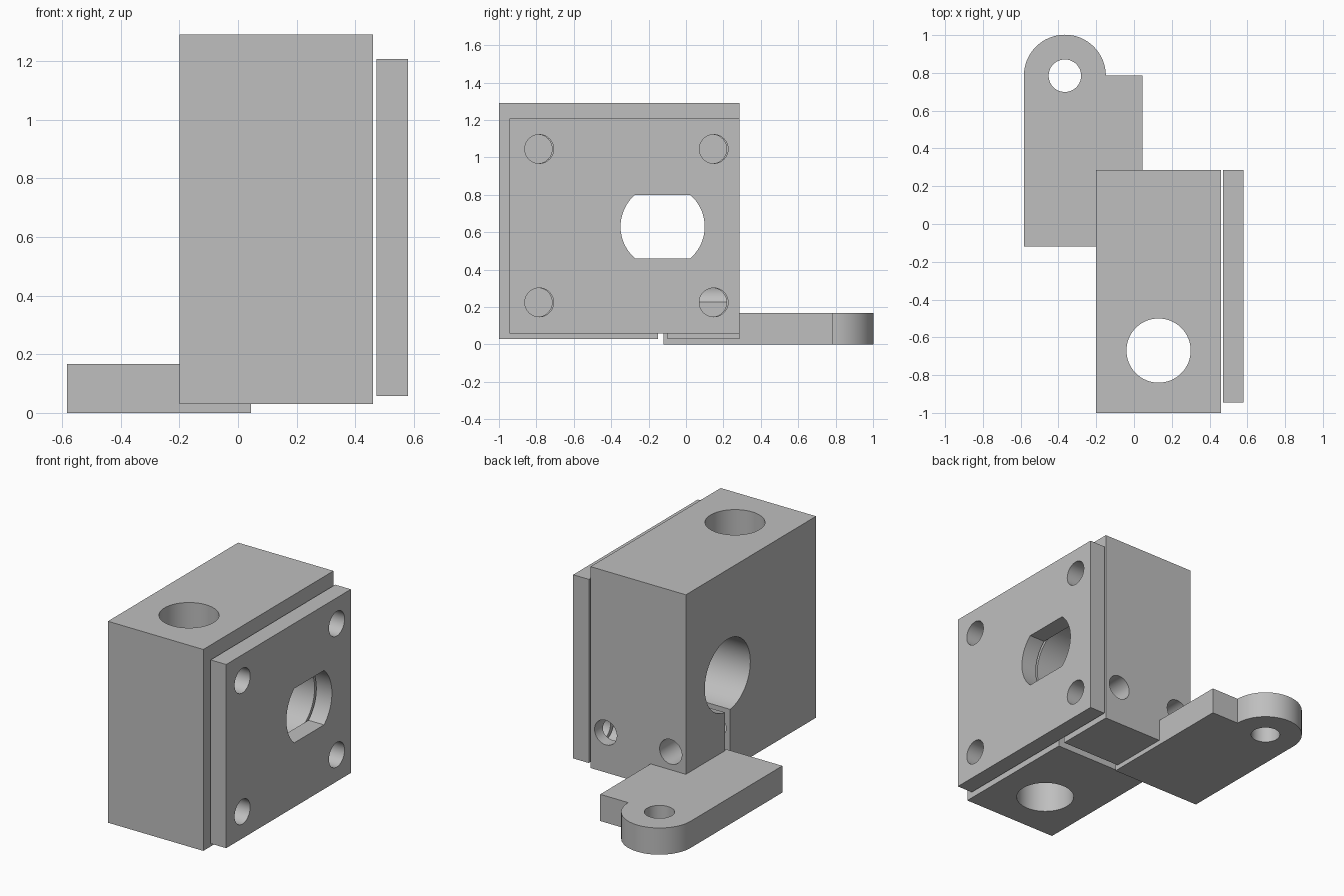
import bpy, bmesh, math
from mathutils import Matrix, Vector

cube = bpy.data.objects.get("Cube")
if cube:
    bpy.data.objects.remove(cube, do_unlink=True)

grey = bpy.data.materials.new("plain grey")
colour = (0.52, 0.52, 0.52, 1)
grey.diffuse_color = colour
grey.use_nodes = True
grey.node_tree.nodes["Principled BSDF"].inputs["Base Color"].default_value = colour


def finish(name, bm):
    bmesh.ops.recalc_face_normals(bm, faces=bm.faces)
    mesh = bpy.data.meshes.new(name)
    bm.to_mesh(mesh)
    bm.free()
    mesh.materials.append(grey)
    obj = bpy.data.objects.new(name, mesh)
    bpy.context.collection.objects.link(obj)
    return obj


def box(name, low, high):
    low, high = Vector(low), Vector(high)
    bm = bmesh.new()
    bmesh.ops.create_cube(bm, size=1, matrix=Matrix.Translation((low + high) / 2)
                          @ Matrix.Diagonal((*(high - low), 1)))
    return finish(name, bm)


def prism(name, outline, z0, z1):
    bm = bmesh.new()
    face = bm.faces.new([bm.verts.new((x, y, z0)) for x, y in outline])
    top = bmesh.ops.extrude_face_region(bm, geom=[face])["geom"]
    bmesh.ops.translate(bm, vec=(0, 0, z1 - z0),
                        verts=[v for v in top if isinstance(v, bmesh.types.BMVert)])
    return finish(name, bm)


def rod(start, end, radius):
    start, end = Vector(start), Vector(end)
    axis = end - start
    turn = axis.to_track_quat("Z", "Y").to_matrix().to_4x4()
    bm = bmesh.new()
    bmesh.ops.create_cone(bm, cap_ends=True, segments=64, radius1=radius, radius2=radius,
                          depth=axis.length, matrix=Matrix.Translation((start + end) / 2) @ turn)
    return finish("hole_cutter", bm)


def boolean(obj, tool, operation="DIFFERENCE"):
    mod = obj.modifiers.new(operation.lower(), "BOOLEAN")
    mod.operation = operation
    mod.solver = "EXACT"
    mod.object = tool
    bpy.context.view_layer.objects.active = obj
    bpy.ops.object.modifier_apply(modifier=mod.name)
    bpy.data.objects.remove(tool, do_unlink=True)


def smooth(obj):
    bpy.ops.object.select_all(action="DESELECT")
    obj.select_set(True)
    bpy.context.view_layer.objects.active = obj
    bpy.ops.object.shade_smooth_by_angle(angle=math.radians(30))


BORE_Y, BORE_Z, BORE_R = -0.125, 0.63, 0.225
SCREW_R = 0.077
screws = [(y, z) for y in (-0.785, 0.148) for z in (0.225, 1.045)]

# Main block: cross bore, upright bore and clamping slot
block = box("clamp_block", (-0.2, -1, 0.03), (0.46, 0.287, 1.29))
boolean(block, rod((-1, BORE_Y, BORE_Z), (1, BORE_Y, BORE_Z), BORE_R))
boolean(block, rod((0.13, -0.67, -1), (0.13, -0.67, 2), 0.17))
boolean(block, box("slot_cutter", (-1, -0.15, -1), (1, -0.1, BORE_Z)))

# Clamp screw holes in the back and blind plate screw holes in the side
for x in (-0.095, 0.355):
    boolean(block, rod((x, -0.42, 0.28), (x, 1, 0.28), SCREW_R))
for y, z in screws:
    boolean(block, rod((0.3, y - 0.008, z), (1, y - 0.008, z), SCREW_R))
smooth(block)

# Side plate: flat-sided opening and four corner holes
plate = box("side_plate", (0.472, -0.945, 0.058), (0.58, 0.287, 1.207))
opening = rod((0, BORE_Y, BORE_Z), (1, BORE_Y, BORE_Z), BORE_R)
boolean(opening, box("flat_cutter", (-1, -1, 0.46), (2, 1, 0.8)), "INTERSECT")
boolean(plate, opening)
for y, z in screws:
    boolean(plate, rod((0, y, z), (1, y, z), SCREW_R))
smooth(plate)

# Mounting lug: rounded eye at the far end
eye_x, eye_y, eye_r = -0.366, 0.785, 0.217
arc = [(eye_x + eye_r * math.cos(math.pi * i / 32), eye_y + eye_r * math.sin(math.pi * i / 32))
       for i in range(33)]
lug = prism("mounting_lug", [(-0.583, -0.12), (0.044, -0.12), (0.044, eye_y)] + arc, 0, 0.167)
boolean(lug, rod((eye_x, eye_y, -1), (eye_x, eye_y, 1), 0.086))
smooth(lug)
